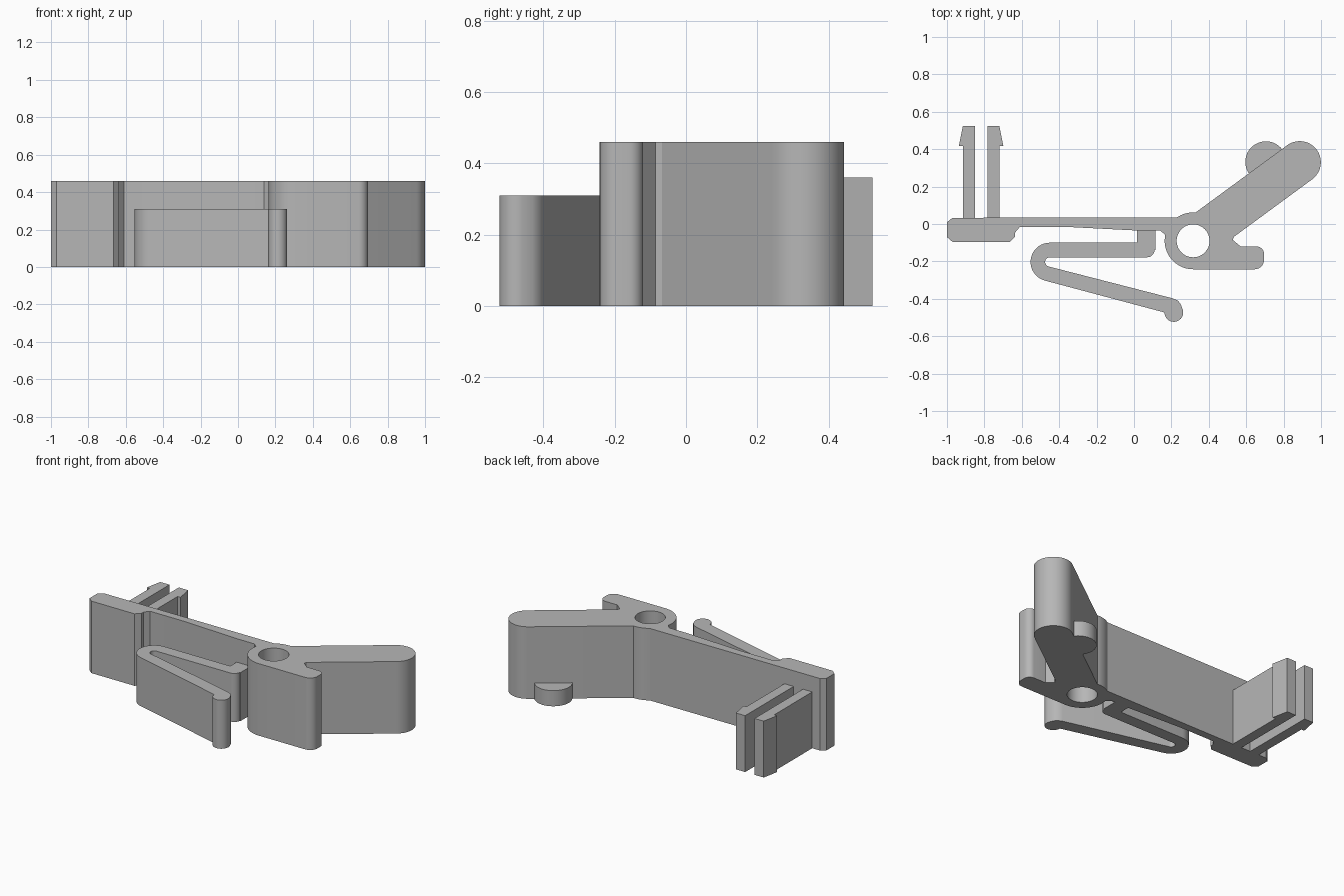
import bpy, bmesh
from math import radians, cos, sin

cube = bpy.data.objects.get("Cube")
if cube:
    bpy.data.objects.remove(cube, do_unlink=True)

grey = bpy.data.materials.new("plain_grey")
grey.use_nodes = True
COLOUR = (0.47, 0.47, 0.47, 1)
grey.diffuse_color = COLOUR
for node in grey.node_tree.nodes:
    if node.type == 'BSDF_PRINCIPLED':
        node.inputs["Base Color"].default_value = COLOUR


def arc(x, y, r, start, end, steps=16):
    """Points along a circular arc, angles in degrees."""
    angles = [radians(start + (end - start) * i / steps) for i in range(steps + 1)]
    return [(x + r * cos(a), y + r * sin(a)) for a in angles]


def circle(x, y, r, steps=48):
    return arc(x, y, r, 0, 360, steps)[:-1]


def extrude(name, height, *outlines):
    """Flat plate from closed outlines (inner outlines become holes), standing on z = 0."""
    curve = bpy.data.curves.new(name, 'CURVE')
    curve.dimensions = '2D'
    curve.fill_mode = 'BOTH'
    curve.extrude = height / 2
    for outline in outlines:
        spline = curve.splines.new('POLY')
        spline.points.add(len(outline) - 1)
        for point, (x, y) in zip(spline.points, outline):
            point.co = (x, y, 0, 1)
        spline.use_cyclic_u = True
    temp = bpy.data.objects.new(name + "_profile", curve)
    bpy.context.collection.objects.link(temp)
    bpy.context.view_layer.update()
    graph = bpy.context.evaluated_depsgraph_get()
    mesh = bpy.data.meshes.new_from_object(temp.evaluated_get(graph))
    bpy.data.objects.remove(temp, do_unlink=True)
    bpy.data.curves.remove(curve)

    bm = bmesh.new()
    bm.from_mesh(mesh)
    bmesh.ops.remove_doubles(bm, verts=bm.verts, dist=0.0002)
    bmesh.ops.translate(bm, verts=bm.verts, vec=(0, 0, height / 2))
    bmesh.ops.recalc_face_normals(bm, faces=bm.faces)
    bm.to_mesh(mesh)
    bm.free()
    mesh.name = name
    mesh.materials.clear()
    mesh.materials.append(grey)
    obj = bpy.data.objects.new(name, mesh)
    bpy.context.collection.objects.link(obj)
    bpy.ops.object.select_all(action='DESELECT')
    obj.select_set(True)
    bpy.context.view_layer.objects.active = obj
    bpy.ops.object.shade_smooth_by_angle(angle=radians(30))
    return obj


# Body: end block, thin bar, pivot hub, short foot and long slanted arm
HUB = (0.316, -0.09)
body = [(-0.97, 0.033), (-1, 0.01), (-1, -0.07), (-0.97, -0.096),
        (-0.665, -0.096), (-0.635, -0.066), (-0.635, -0.045), (-0.61, -0.015),
        (-0.37, -0.015), (0.02, -0.035), (0.14, -0.035)]
body += arc(*HUB, 0.152, 168, 270, 20)
body += arc(0.645, -0.192, 0.05, 270, 360, 8)
body += arc(0.655, -0.16, 0.04, 0, 90, 8)
body += [(0.57, -0.12), (0.528, -0.085), (0.535, -0.068)]
body += arc(0.886, 0.33, 0.113, -53.6, 126.4, 28)
body += arc(*HUB, 0.152, 85, 124, 10)
extrude("body", 0.46, body, circle(*HUB, 0.088))

# Folded leaf spring hanging from the bar, with a rounded tip
spring = [(0.115, -0.03), (0.015, -0.03), (0.015, -0.1)]
spring += arc(-0.45, -0.203, 0.103, 90, 255.4, 24)
spring += arc(0.213, -0.473, 0.05, 180, 375, 24)
spring += [(0.25, -0.43), (0.235, -0.41), (0.205, -0.397)]
spring += arc(-0.45, -0.203, 0.025, 255.4, 90, 14)
spring += arc(0.07, -0.138, 0.04, 270, 360, 8)
spring += [(0.115, -0.138)]
extrude("leaf_spring", 0.31, spring)

# Pair of barbed snap prongs, mirrored about their middle
MIDDLE = -0.8175
prong = [(0.033, 0.03), (0.098, 0.03), (0.098, 0.417), (0.119, 0.417),
         (0.098, 0.523), (0.033, 0.523)]
for name, side in (("left_prong", 1), ("right_prong", -1)):
    extrude(name, 0.36, [(MIDDLE + side * x, y) for x, y in prong])

# Low round peg beside the arm
extrude("side_peg", 0.1, circle(0.705, 0.332, 0.11))
